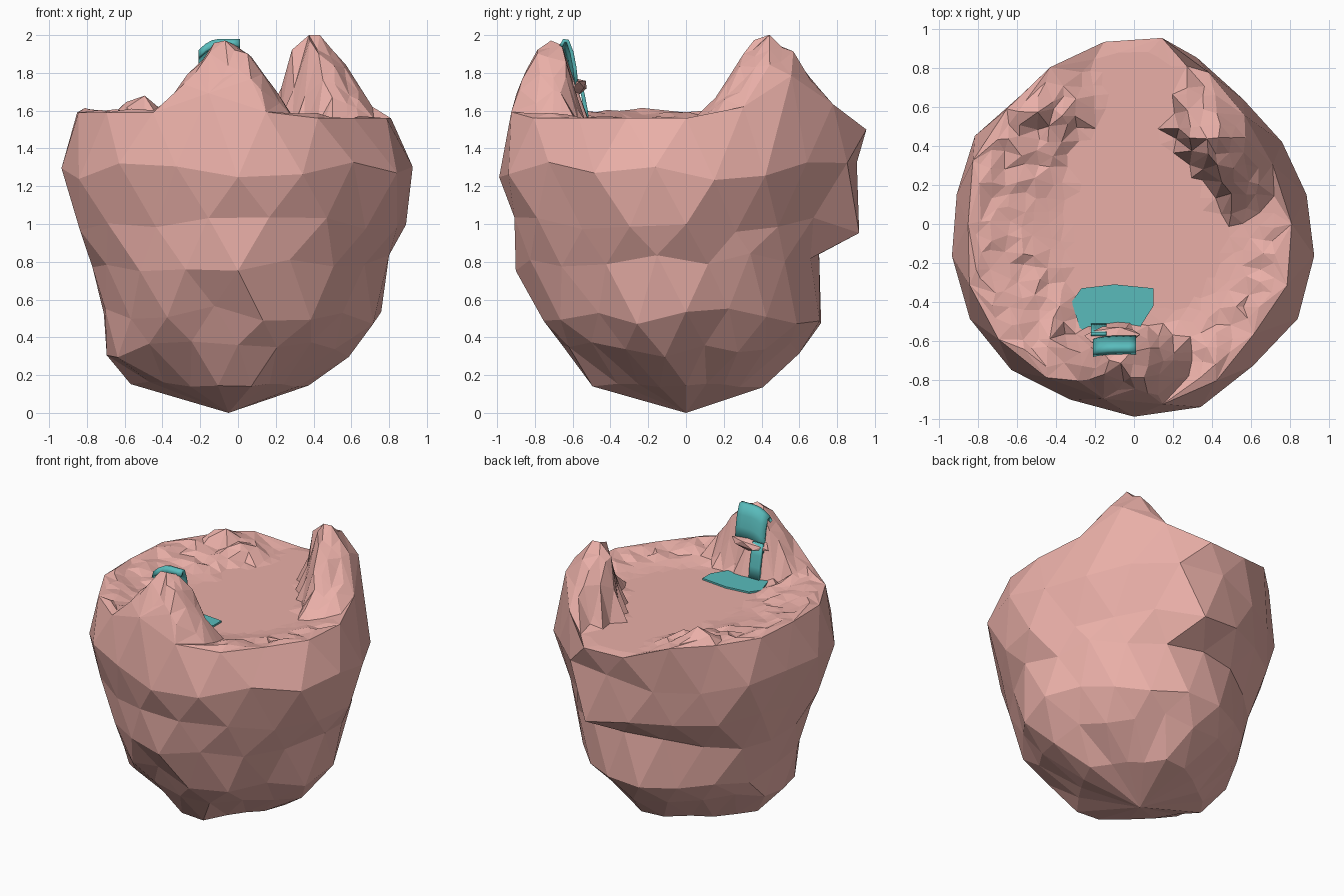
import bpy, bmesh, math, random
from mathutils import Vector
from mathutils.geometry import delaunay_2d_cdt

if "Cube" in bpy.data.objects:
    bpy.data.objects.remove(bpy.data.objects["Cube"])

random.seed(7)
GROUND = 1.51


def material(name, color):
    m = bpy.data.materials.new(name)
    m.diffuse_color = (*color, 1)
    m.use_nodes = True
    m.node_tree.nodes["Principled BSDF"].inputs["Base Color"].default_value = m.diffuse_color
    return m


ROCK = material("rock", (0.82, 0.43, 0.39))
WATER = material("water", (0.10, 0.50, 0.50))


def finish(name, bm, mat, smooth=False):
    bmesh.ops.remove_doubles(bm, verts=bm.verts, dist=0.0005)
    bmesh.ops.recalc_face_normals(bm, faces=bm.faces)
    for f in bm.faces:
        f.smooth = smooth
    me = bpy.data.meshes.new(name)
    bm.to_mesh(me)
    bm.free()
    me.materials.append(mat)
    ob = bpy.data.objects.new(name, me)
    bpy.context.collection.objects.link(ob)
    return ob


def jit(a):
    return random.uniform(-a, a)


# Plan outline: radius every 20 degrees
RADII = [.93, .87, .85, .88, .95, .93, .91, .90, .93,
         .90, .95, .96, .95, .95, .98, .97, .92, .96]
N = len(RADII)
# Height levels: z, reach to -x, +x, -y, +y
LEVELS = [(0.15, .59, .38, .49, .42), (0.34, .71, .58, .65, .61),
          (0.52, .72, .74, .76, .74), (0.80, .80, .78, .88, .71),
          (1.00, .86, .89, .89, .92), (1.28, .94, .94, .97, .93),
          (1.50, .88, .81, .92, .98)]


def outline(t):
    i = int(t) % N
    r = RADII[i] + (RADII[(i + 1) % N] - RADII[i]) * (t - int(t))
    a = t * 2 * math.pi / N
    return r * math.cos(a), r * math.sin(a)


def height(x, y):
    """Height of the plateau: flat ground, raised rim and three crags."""
    h = GROUND
    r = math.hypot(x, y)
    pool = -.36 < x < .14 and y > -.57
    if x < 0 and (y < .5 or x < -.3) and not pool:
        h += .09 * min(1, max(0, (r - .38) / .45))
    elif x >= 0 and y < .5 and not pool:
        h += .06 * min(1, max(0, (r - .52) / .28))
    # front crag with the waterfall
    dx = max(0, abs(x + .06) - .08) * 1.4
    dy = max(0, -.76 - y) * 1.8 + max(0, y + .635) * 4.8
    h = max(h, 1.95 - math.hypot(dx, dy))
    # tall crag at the back right, with a steep inner cliff
    cliff = min(.83 * (x - .2) + .55 * (y - .46), .9 * (x - .2) - .3 * (y - .5))
    h = max(h, min(2.05 - 1.2 * math.hypot(x - .39, y - .44), GROUND + 6.5 * cliff))
    # low crag at the back left
    cliff = -.15 * (x + .45) + .99 * (y - .47)
    h = max(h, min(1.67 - .5 * math.hypot(x + .5, y - .6), GROUND + 3 * cliff))
    return h


# Rock body: triangulated rings down to a point
bm = bmesh.new()
rings = []
for k, (z, xm, xp, ym, yp) in enumerate(LEVELS):
    ring = []
    top = k == len(LEVELS) - 1
    for i in range(N):
        x, y = outline(i + .5 * (k % 2))
        x *= (xp if x > 0 else xm) / .93
        y *= (yp if y > 0 else ym) / .96
        zz = height(x, y) - .01 if top else z + jit(.015 if k == 0 else .05)
        if not top:
            s = 1 + jit(.025)
            if k == 0 and i not in (0, 4, 5, 9, 13, 14):
                s *= .85
            # the overhang fades out on the back right side
            if i in (1, 2, 3):
                s *= {3: 1.06, 4: .94}.get(k, 1)
            x, y = x * s, y * s
        ring.append(bm.verts.new((x, y, zz)))
    rings.append(ring)
tip = bm.verts.new((-.05, 0, 0))
for i in range(N):
    bm.faces.new((tip, rings[0][(i + 1) % N], rings[0][i]))
for k in range(len(rings) - 1):
    lo, up = rings[k], rings[k + 1]
    for i in range(N):
        j = (i + 1) % N
        if k % 2 == 0:
            bm.faces.new((lo[i], lo[j], up[i]))
            bm.faces.new((lo[j], up[j], up[i]))
        else:
            bm.faces.new((lo[i], up[j], up[i]))
            bm.faces.new((lo[i], lo[j], up[j]))

# Plateau: scattered points triangulated inside the top ring
edge = [v.co.copy() for v in rings[-1]]
pts = [Vector((c.x, c.y)) for c in edge]


def edge_distance(p, i):
    e, q = pts[(i + 1) % N] - pts[i], p - pts[i]
    return (q - e * max(0, min(1, q.dot(e) / e.length_squared))).length


STEP = .072
for gx in range(-13, 14):
    for gy in range(-13, 14):
        p = Vector((gx * STEP + jit(.022), gy * STEP + jit(.022)))
        if p.length < .97 and all(edge_distance(p, i) > .035 for i in range(N)):
            pts.append(p)
vs, _, fs, *_ = delaunay_2d_cdt(pts, [], [list(range(N))], 1, 1e-5)
top = []
for v in vs:
    near = min(edge, key=lambda c: (c.xy - v).length)
    if (near.xy - v).length < 1e-3:
        top.append(bm.verts.new(near))
        continue
    h = height(v.x, v.y)
    if h > GROUND + .03:
        h = min(2.0, h + jit(.025 if h > 1.62 else .018))
    top.append(bm.verts.new((v.x, v.y, h)))
for f in fs:
    bm.faces.new([top[i] for i in f])
bmesh.ops.delete(bm, geom=[v for v in bm.verts if not v.link_faces], context='VERTS')
finish("island_rock", bm, ROCK)

# Rock lip that the waterfall strikes
bm = bmesh.new()
bmesh.ops.create_icosphere(bm, subdivisions=1, radius=1)
for v in bm.verts:
    v.co = (-.11 + v.co.x * .15 + jit(.015), -.575 + v.co.y * .055 + jit(.01),
            1.73 + v.co.z * .04 + jit(.01))
finish("waterfall_lip", bm, ROCK)


def water_sheet(name, path, x0, x1, droop):
    bm = bmesh.new()
    rows = []
    for y, z in path:
        row = []
        for i in range(7):
            u = i / 6
            d = max(0, 1 - 2 * u) ** 2 * droop
            row.append(bm.verts.new((x0 + (x1 - x0) * u, y - d * .2, z - d)))
        rows.append(row)
    for a, b in zip(rows, rows[1:]):
        for i in range(6):
            bm.faces.new((a[i], a[i + 1], b[i + 1], b[i]))
    ob = finish(name, bm, WATER, True)
    mod = ob.modifiers.new("thickness", 'SOLIDIFY')
    mod.thickness = .02
    return ob


# Waterfall over the crag, then a narrow run down to the pool
water_sheet("waterfall_upper", [(-.67, 1.945), (-.65, 1.98), (-.62, 1.975), (-.595, 1.91),
                                (-.58, 1.83), (-.57, 1.74)], -.21, .01, .06)
water_sheet("waterfall_lower", [(-.575, 1.76), (-.555, 1.68), (-.54, 1.60), (-.53, 1.51)],
            -.22, -.14, .0)

# Pool at the foot of the waterfall
bm = bmesh.new()
shape = [(-.32, -.40), (-.27, -.33), (-.1, -.31), (.1, -.33), (.1, -.42),
         (.03, -.53), (-.1, -.56), (-.27, -.56)]
f = bm.faces.new([bm.verts.new((x, y, GROUND - .03)) for x, y in shape])
ext = bmesh.ops.extrude_face_region(bm, geom=[f])
bmesh.ops.translate(bm, vec=(0, 0, .042),
                    verts=[g for g in ext["geom"] if isinstance(g, bmesh.types.BMVert)])
finish("pool", bm, WATER)
